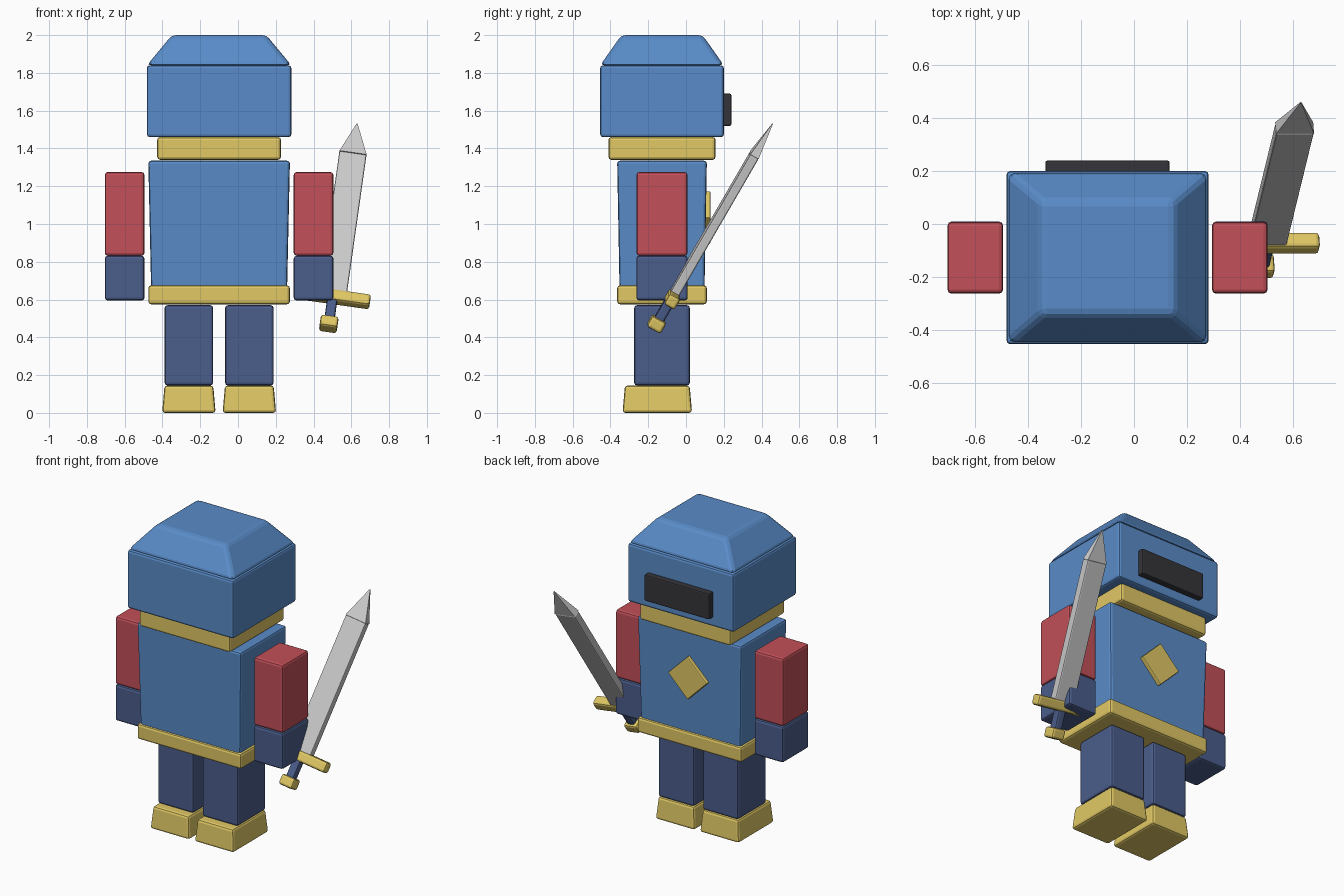
import bpy, bmesh, math
from mathutils import Matrix, Vector

if "Cube" in bpy.data.objects:
    bpy.data.objects.remove(bpy.data.objects["Cube"])


def mat(name, r, g, b):
    m = bpy.data.materials.new(name)
    m.diffuse_color = (r, g, b, 1)
    m.use_nodes = True
    m.node_tree.nodes["Principled BSDF"].inputs["Base Color"].default_value = m.diffuse_color
    return m


BLUE = mat("blue", 0.10, 0.26, 0.58)
NAVY = mat("navy", 0.07, 0.11, 0.26)
RED = mat("red", 0.54, 0.08, 0.10)
GOLD = mat("gold", 0.75, 0.58, 0.13)
DARK = mat("dark", 0.035, 0.033, 0.04)


def block(name, center, bottom, top, z0, z1, material=None, bevel=0.015, matrix=None):
    """Bevelled box or frustum from z0 to z1; bottom and top are (x, y) sizes."""
    bm = bmesh.new()
    bmesh.ops.create_cube(bm, size=1)
    for v in bm.verts:
        s, z = (top, z1) if v.co.z > 0 else (bottom, z0)
        v.co = (center[0] + v.co.x * s[0], center[1] + v.co.y * s[1], z)
    if bevel:
        bmesh.ops.bevel(bm, geom=bm.edges[:], offset=bevel, segments=2,
                        profile=0.5, affect='EDGES')
    me = bpy.data.meshes.new(name)
    bm.to_mesh(me)
    bm.free()
    ob = bpy.data.objects.new(name, me)
    bpy.context.collection.objects.link(ob)
    if material:
        me.materials.append(material)
    if matrix:
        ob.matrix_world = matrix
    return ob


CX, CY = -0.10, -0.127   # figure axis; the sword shifts it off centre

# Helmet, collar, torso and belt
block("helmet", (CX, CY), (0.765, 0.655), (0.765, 0.655), 1.46, 1.84, BLUE)
block("helmet_top", (CX, CY), (0.765, 0.655), (0.50, 0.43), 1.84, 2.0, BLUE, 0.022)
block("visor", (CX, 0.215), (0.47, 0.05), (0.47, 0.05), 1.52, 1.69, DARK, 0.008)
block("collar", (CX, CY), (0.655, 0.567), (0.655, 0.567), 1.34, 1.46, GOLD)
block("torso", (CX, CY), (0.72, 0.45), (0.75, 0.475), 0.66, 1.335, BLUE)
block("belt", (CX, CY), (0.75, 0.475), (0.75, 0.475), 0.575, 0.675, GOLD)

# Diamond emblem on the +y side
block("chest_diamond", (0, 0), (0.198, 0.05), (0.198, 0.05), -0.099, 0.099, GOLD, 0.006,
      Matrix.Translation((CX, 0.105, 1.035)) @ Matrix.Rotation(math.radians(45), 4, 'Y'))

# Paired limbs
for side, s in (("left", -1), ("right", 1)):
    ax, lx = CX + s * 0.5, CX + s * 0.16
    block(side + "_upper_arm", (ax, CY), (0.21, 0.27), (0.21, 0.27), 0.832, 1.275, RED)
    block(side + "_forearm", (ax, CY), (0.21, 0.272), (0.21, 0.272), 0.595, 0.832, NAVY)
    block(side + "_leg", (lx, CY), (0.257, 0.295), (0.257, 0.295), 0.145, 0.57, NAVY)
    block(side + "_foot", (lx, -0.152), (0.283, 0.368), (0.258, 0.343), 0, 0.145, GOLD)

# Sword frame: local z along the blade, local x along the guard
a = Vector((0.15, 0.615, 1.06)).normalized()
u = Vector((0.99, 0, -0.14)).normalized()
v = a.cross(u)
sword = Matrix((u, v, a)).transposed().to_4x4()
sword.translation = (0.501, -0.073, 0.615)

block("sword_guard", (0, 0), (0.40, 0.065), (0.40, 0.065), -0.033, 0.033, GOLD, 0.014, sword)
block("sword_grip", (0, 0), (0.055, 0.055), (0.055, 0.055), -0.15, -0.02, NAVY, 0.012, sword)
block("sword_pommel", (0, 0), (0.095, 0.085), (0.095, 0.085), -0.2, -0.135, GOLD, 0.014, sword)
block("sword_blade", (0, 0), (0.145, 0.05), (0.145, 0.05), 0.02, 0.875, None, 0.008, sword)
block("sword_tip", (0, 0), (0.145, 0.05), (0.004, 0.004), 0.875, 1.068, None, 0, sword)
